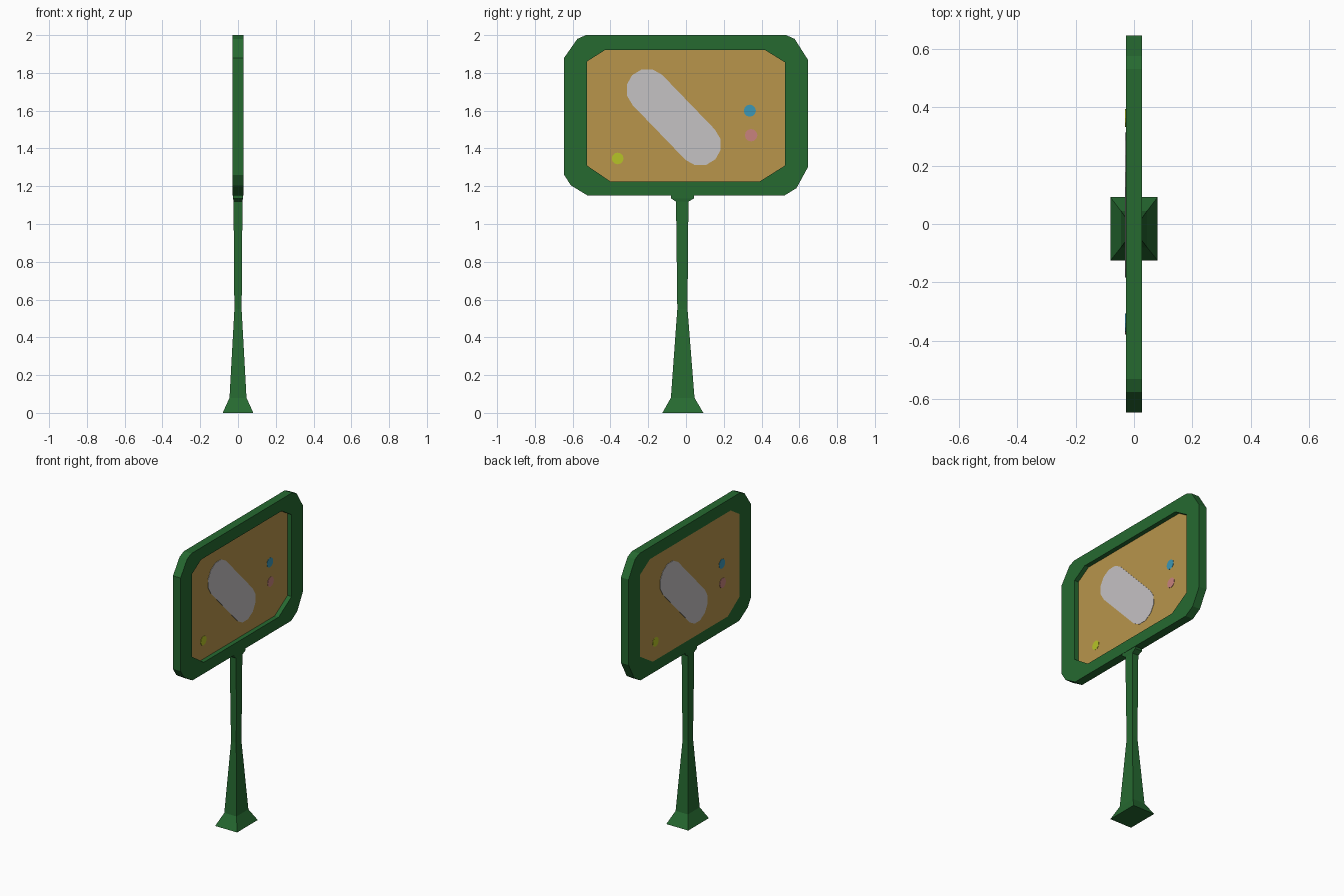
import bpy, bmesh, math

if "Cube" in bpy.data.objects:
    bpy.data.objects.remove(bpy.data.objects["Cube"])


def material(name, rgb):
    m = bpy.data.materials.new(name)
    m.diffuse_color = (*rgb, 1)
    m.use_nodes = True
    m.node_tree.nodes["Principled BSDF"].inputs["Base Color"].default_value = m.diffuse_color
    return m


GREEN = material("dark green", (0.019, 0.142, 0.030))
GOLD = material("ochre", (0.48, 0.30, 0.071))
GREY = material("light grey", (0.56, 0.54, 0.55))
BLUE = material("blue", (0.045, 0.31, 0.47))
PINK = material("pink", (0.58, 0.225, 0.205))
YELLOW = material("yellow green", (0.47, 0.55, 0.02))


def finish(name, bm, mat):
    bmesh.ops.recalc_face_normals(bm, faces=bm.faces)
    me = bpy.data.meshes.new(name)
    bm.to_mesh(me)
    bm.free()
    me.materials.append(mat)
    ob = bpy.data.objects.new(name, me)
    bpy.context.collection.objects.link(ob)
    return ob


def loft(name, rings, mat, cap=True, closed=False):
    """Join rings of equal length with quads."""
    bm = bmesh.new()
    loops = [[bm.verts.new(p) for p in r] for r in rings]
    pairs = list(zip(loops, loops[1:])) + ([(loops[-1], loops[0])] if closed else [])
    for a, b in pairs:
        for i in range(len(a)):
            j = (i + 1) % len(a)
            bm.faces.new((a[i], a[j], b[j], b[i]))
    if cap:
        bm.faces.new(loops[0])
        bm.faces.new(loops[-1])
    return finish(name, bm, mat)


def at_x(pts, x):
    return [(x, y, z) for y, z in pts]


def plate(name, pts, x0, x1, mat):
    return loft(name, [at_x(pts, x0), at_x(pts, x1)], mat)


def arc(cy, cz, r, a0, a1, n):
    return [(cy + r * math.cos(math.radians(a0 + (a1 - a0) * i / n)),
             cz + r * math.sin(math.radians(a0 + (a1 - a0) * i / n))) for i in range(n + 1)]


# Board frame: three outline points per outer corner, cut corners inside
T = 0.028
outer = [(-0.645, 1.88), (-0.575, 1.98), (-0.53, 2.0),
         (0.53, 2.0), (0.575, 1.98), (0.645, 1.87),
         (0.645, 1.30), (0.585, 1.19), (0.52, 1.15),
         (-0.52, 1.15), (-0.61, 1.205), (-0.645, 1.26)]
inner = [(-0.525, 1.86), (-0.43, 1.92), (0.42, 1.92), (0.525, 1.855),
         (0.525, 1.31), (0.39, 1.225), (-0.40, 1.225), (-0.525, 1.31)]
opening = []
for a, b in zip(inner[::2], inner[1::2]):
    opening += [a, ((a[0] + b[0]) / 2, (a[1] + b[1]) / 2), b]
# last corner of the outline runs bottom then side, same as the opening
loft("board_frame", [at_x(outer, T), at_x(outer, -T), at_x(opening, -T), at_x(opening, T)],
     GREEN, cap=False, closed=True)

# Panel: recessed on one side, flush on the other
FACE = -0.002
plate("board_panel", inner, -T, FACE, GOLD)

# Painted marks on both sides, the back turned half round
stripe = arc(-0.205, 1.71, 0.112, 46, 226, 6) + arc(0.075, 1.42, 0.112, 226, 406, 6)
marks = [("stripe", stripe, GREY),
         ("blue_dot", arc(0.338, 1.60, 0.032, 0, 330, 11), BLUE),
         ("pink_dot", arc(0.345, 1.47, 0.033, 0, 330, 11), PINK),
         ("yellow_dot", arc(-0.362, 1.347, 0.031, 0, 330, 11), YELLOW)]
for name, pts, mat in marks:
    plate("front_" + name, pts, FACE - 0.001, FACE + 0.002, mat)
    plate("back_" + name, [(-y, z) for y, z in pts], -T + 0.001, -T - 0.002, mat)


# Square post with flared foot, and the collar below the board
def box_ring(z, hx, y0, y1):
    return [(-hx, y0, z), (hx, y0, z), (hx, y1, z), (-hx, y1, z)]


loft("post", [box_ring(0, 0.081, -0.125, 0.092),
              box_ring(0.08, 0.045, -0.08, 0.045),
              box_ring(0.55, 0.019, -0.046, 0.008),
              box_ring(0.80, 0.022, -0.049, 0.010),
              box_ring(1.13, 0.023, -0.053, 0.013)], GREEN)
loft("collar", [box_ring(1.118, 0.023, -0.053, 0.013),
                box_ring(1.136, 0.026, -0.08, 0.043),
                box_ring(1.152, 0.026, -0.08, 0.043)], GREEN)
